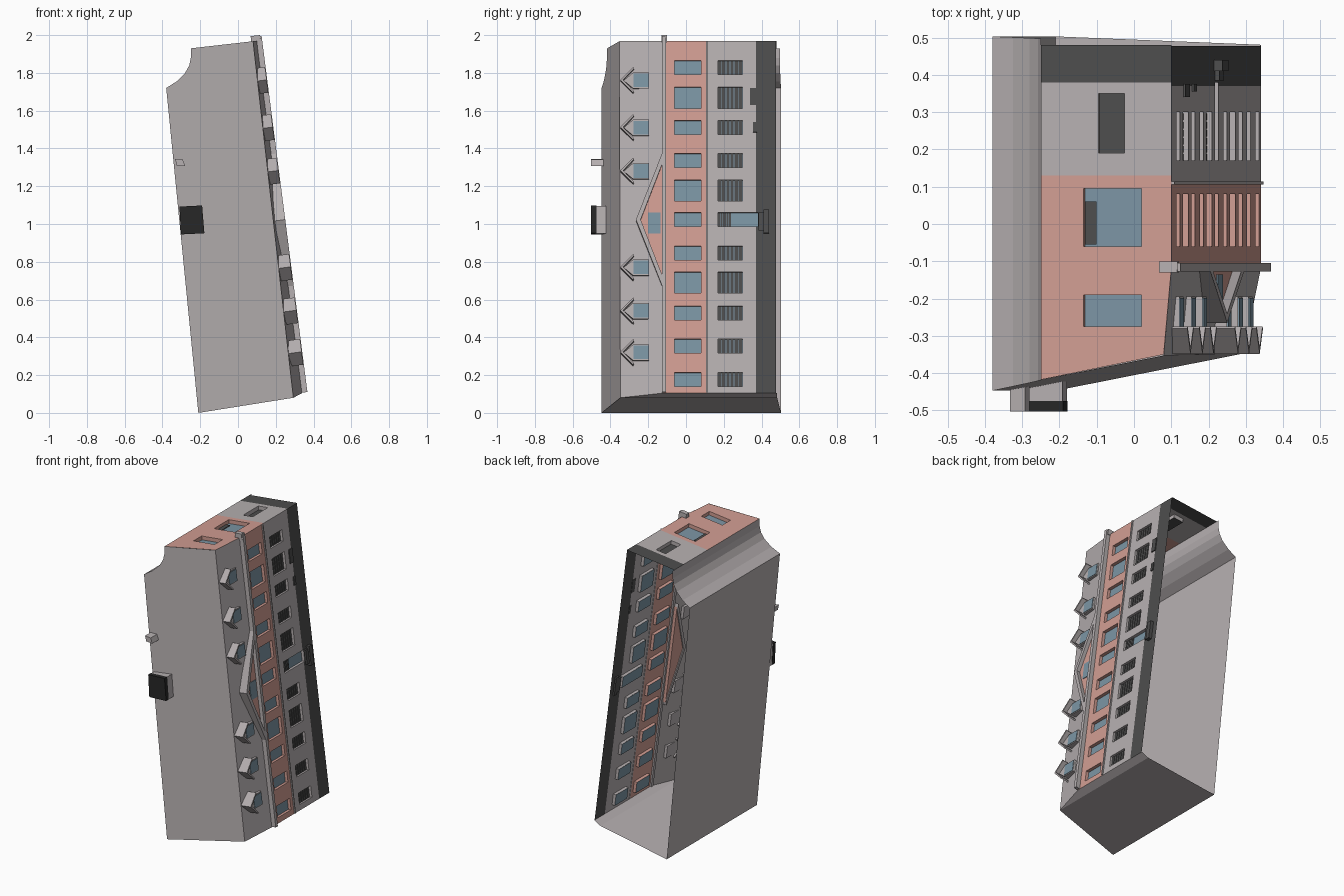
import bpy, bmesh, math

if "Cube" in bpy.data.objects:
    bpy.data.objects.remove(bpy.data.objects["Cube"])

def material(name, r, g, b):
    m = bpy.data.materials.new(name)
    m.diffuse_color = (r, g, b, 1)
    m.use_nodes = True
    m.node_tree.nodes["Principled BSDF"].inputs["Base Color"].default_value = m.diffuse_color
    return m

MATS = [material("grey_plaster", 0.47, 0.435, 0.44), material("pink_plaster", 0.64, 0.34, 0.29),
        material("dark_plinth", 0.075, 0.075, 0.075), material("blue_glass", 0.20, 0.30, 0.37),
        material("black_opening", 0.02, 0.02, 0.02)]
GREY, PINK, DARK, GLASS, BLACK = range(5)

def build(name, polys):
    """polys: list of (points, material index)"""
    bm = bmesh.new()
    for pts, mi in polys:
        f = bm.faces.new([bm.verts.new(p) for p in pts])
        f.material_index = mi
    bmesh.ops.remove_doubles(bm, verts=bm.verts, dist=1e-5)
    bmesh.ops.recalc_face_normals(bm, faces=bm.faces)
    me = bpy.data.meshes.new(name)
    bm.to_mesh(me)
    bm.free()
    for m in MATS:
        me.materials.append(m)
    ob = bpy.data.objects.new(name, me)
    bpy.context.collection.objects.link(ob)
    return ob

# Street facade frame: a = height along the facade, y = building's down, d = outward
def street(a, y, d=0.0):
    x = 0.34 - (a - 0.105) * 0.1287
    return (x + d * 0.992, y, a + d * 0.128)

# End wall frame: a = x; the edge leans in beside the mansard
def end(a, y, d=0.0):
    if a > 0.099 and y < -0.12:
        a -= 0.02 * (-0.12 - y) / 0.225
    return (a - d * 0.12, y, 1.93 + (a + 0.25) * 0.114 + d)

def prism_polys(P, prof, d0, d1, mi, front=None):
    lo, hi = [P(a, y, d0) for a, y in prof], [P(a, y, d1) for a, y in prof]
    n = len(prof)
    out = [(lo, mi), (hi, mi if front is None else front)]
    out += [([lo[i], lo[(i+1) % n], hi[(i+1) % n], hi[i]], mi) for i in range(n)]
    return out

def rect(a0, a1, y0, y1):
    return [(a0, y0), (a1, y0), (a1, y1), (a0, y1)]

def prism(name, prof, d0, d1, mi, P=street, front=None):
    return build(name, prism_polys(P, prof, d0, d1, mi, front))

def wall(P, a_lim, bands, holes, depth):
    """Banded wall with recessed windows. bands: (y0, y1, mat); holes: (a0, a1, y0, y1, mat)"""
    acuts = sorted({round(v, 4) for h in holes for v in h[:2]} | set(a_lim))
    ycuts = sorted({round(v, 4) for h in holes for v in h[2:4]} | {v for b in bands for v in b[:2]})
    polys = []
    for a0, a1 in zip(acuts, acuts[1:]):
        for y0, y1 in zip(ycuts, ycuts[1:]):
            am, ym = (a0 + a1) / 2, (y0 + y1) / 2
            if any(h[0] < am < h[1] and h[2] < ym < h[3] for h in holes):
                continue
            mi = next(b[2] for b in bands if b[0] < ym < b[1])
            polys.append(([P(*q) for q in rect(a0, a1, y0, y1)], mi))
    for a0, a1, y0, y1, mi in holes:
        q = rect(a0, a1, y0, y1)
        wm = next(b[2] for b in bands if b[0] < y0 + 0.01 < b[1])
        polys.append(([P(a, y, -depth) for a, y in q], mi))
        for (p, r), (s, t) in zip(q, q[1:] + q[:1]):
            polys.append(([P(p, r), P(s, t), P(s, t, -depth), P(p, r, -depth)], wm))
    return polys

# Distance from the rear wall gives the sloping roof and the lower edge
def depth_of(x, z):
    return x + 0.21 + 0.0988 * z

def roof_pt(p):
    return (p[0], -0.447 + 0.195 * depth_of(*p), p[1])

def low_pt(p):
    return (p[0], 0.503 - 0.04 * depth_of(*p), p[1])

# Street facade with two storeys of windows
centres = [0.178, 0.355, 0.528, 0.690, 0.846, 1.024, 1.178, 1.337, 1.512, 1.668, 1.828]
holes, grilles = [], []
for i, c in enumerate(centres):
    h = 0.056 if i in (3, 6, 9) else 0.037
    holes.append((c - h, c + h, -0.06, 0.08, GLASS))
    holes.append((c - h, c + h, 0.17, 0.38 if i == 5 else 0.30, GLASS))
    y1 = 0.24 if i == 5 else 0.30
    for k in range(6):     # window grille bars
        y = 0.17 + (y1 - 0.17) * k / 6
        grilles += prism_polys(street, rect(c - h, c + h, y, y + (y1 - 0.17) / 7.5), -0.018, -0.014, DARK)
bands = [(-0.12, 0.11, PINK), (0.11, 0.37, GREY), (0.37, 0.477, DARK)]
build("street_facade", wall(street, (0.105, 1.97), bands, holes, 0.02))
build("ground_floor_grilles", grilles)

# End wall with its three windows and sloping top
holes = [(-0.135, 0.02, -0.06, 0.095, GLASS), (-0.135, 0.02, -0.275, -0.19, GLASS),
         (-0.095, -0.025, 0.19, 0.35, DARK)]
bands = [(-0.35, -0.12, PINK), (-0.12, 0.13, PINK), (0.13, 0.38, GREY), (0.38, 0.48, DARK)]
polys = wall(end, (-0.25, 0.1), bands, holes, 0.025)
e0, e1 = end(-0.25, -0.35), end(0.1, -0.35)
polys.append(([e0, e1, roof_pt((-0.25, 1.93))], PINK))
build("end_wall", polys)
prism("end_wall_grille", rect(-0.133, -0.103, -0.055, 0.06), -0.022, -0.018, DARK, end)

# Plain walls: lower end, rear and curved rear corner
A, B, C = (-0.21, 0.0), (0.293, 0.08), (0.34, 0.105)
chain = [B, A, (-0.38, 1.72), (-0.325, 1.755), (-0.28, 1.80), (-0.258, 1.84), (-0.25, 1.88), (-0.25, 1.93)]
polys = [([roof_pt(p), roof_pt(q), low_pt(q), low_pt(p)], GREY) for p, q in zip(chain, chain[1:])]
polys.append(([roof_pt(B), street(0.105, -0.12), low_pt(C), low_pt(B)], GREY))
build("plain_walls", polys)

# Roof slope and mansard
T = (e1[0], e1[2])
build("roof", [([roof_pt(p) for p in chain + [T]], GREY)])
build("mansard", [([roof_pt(B), roof_pt(T), street(1.97, -0.12), street(0.105, -0.12)], GREY)])

# Cornice, its return on the end wall, and the string course
prism("cornice", rect(0.107, 1.993, -0.127, -0.105), -0.01, 0.028, GREY)
prism("cornice_return", rect(0.07, 0.12, -0.13, -0.10), -0.01, 0.028, GREY, end)
prism("string_course", rect(0.107, 1.968, 0.106, 0.114), -0.002, 0.008, GREY)

# Central pediment with window and raking cornices
prism("pediment_wall", [(0.69, -0.12), (1.35, -0.12), (1.02, -0.25)], -0.03, 0.004, PINK)
prism("pediment_window", rect(0.95, 1.06, -0.20, -0.135), 0.003, 0.008, GLASS)
for s, n in ((-1, "lower"), (1, "upper")):
    prof = [(1.02, -0.265), (1.02 + s * 0.35, -0.127), (1.02 + s * 0.31, -0.12), (1.02, -0.24)]
    prism("pediment_cornice_" + n, prof, -0.035, 0.028, GREY)

# Dormers
for i, c in enumerate((0.32, 0.54, 0.77, 1.28, 1.51, 1.76)):
    prof = [(c - 0.042, -0.195), (c - 0.042, -0.28), (c, -0.33), (c + 0.042, -0.28), (c + 0.042, -0.195)]
    prism("dormer_%d" % i, prof, -0.035, 0.0, GREY)
    prism("dormer_window_%d" % i, rect(c - 0.036, c + 0.036, -0.278, -0.198), 0.0, 0.003, GLASS)
    roof = [(c - 0.068, -0.28), (c, -0.348), (c + 0.068, -0.28), (c + 0.06, -0.275), (c, -0.333), (c - 0.06, -0.275)]
    prism("dormer_roof_%d" % i, roof, -0.045, 0.025, GREY)

# Entrance steps and plinth pieces
prism("entrance_step_low", rect(0.95, 1.075, 0.41, 0.44), -0.01, 0.022, DARK)
prism("entrance_step_high", rect(0.965, 1.06, 0.385, 0.412), -0.01, 0.012, DARK)
prism("plinth_panel_a", rect(1.63, 1.72, 0.34, 0.375), -0.002, 0.006, DARK)
prism("plinth_panel_b", rect(1.485, 1.54, 0.355, 0.375), -0.002, 0.006, DARK)

# Chimneys standing on the roof (towards -y)
def flat(x, z, y):
    return (x, y, z)

def slanted(x0, x1, z0, z1):
    k = 0.13 * (x1 - x0)
    return [(x0, z0 + 0.01), (x1, z0 + k), (x1 - 0.012, z1 + k - 0.01), (x0 - 0.008, z1)]

prism("large_chimney", slanted(-0.30, -0.18, 0.935, 1.09), -0.48, -0.40, GREY, flat)
prism("large_chimney_cap", slanted(-0.302, -0.178, 0.935, 1.092), -0.503, -0.475, BLACK, flat)
prism("small_chimney", slanted(-0.325, -0.28, 1.30, 1.345), -0.503, -0.42, GREY, flat)
